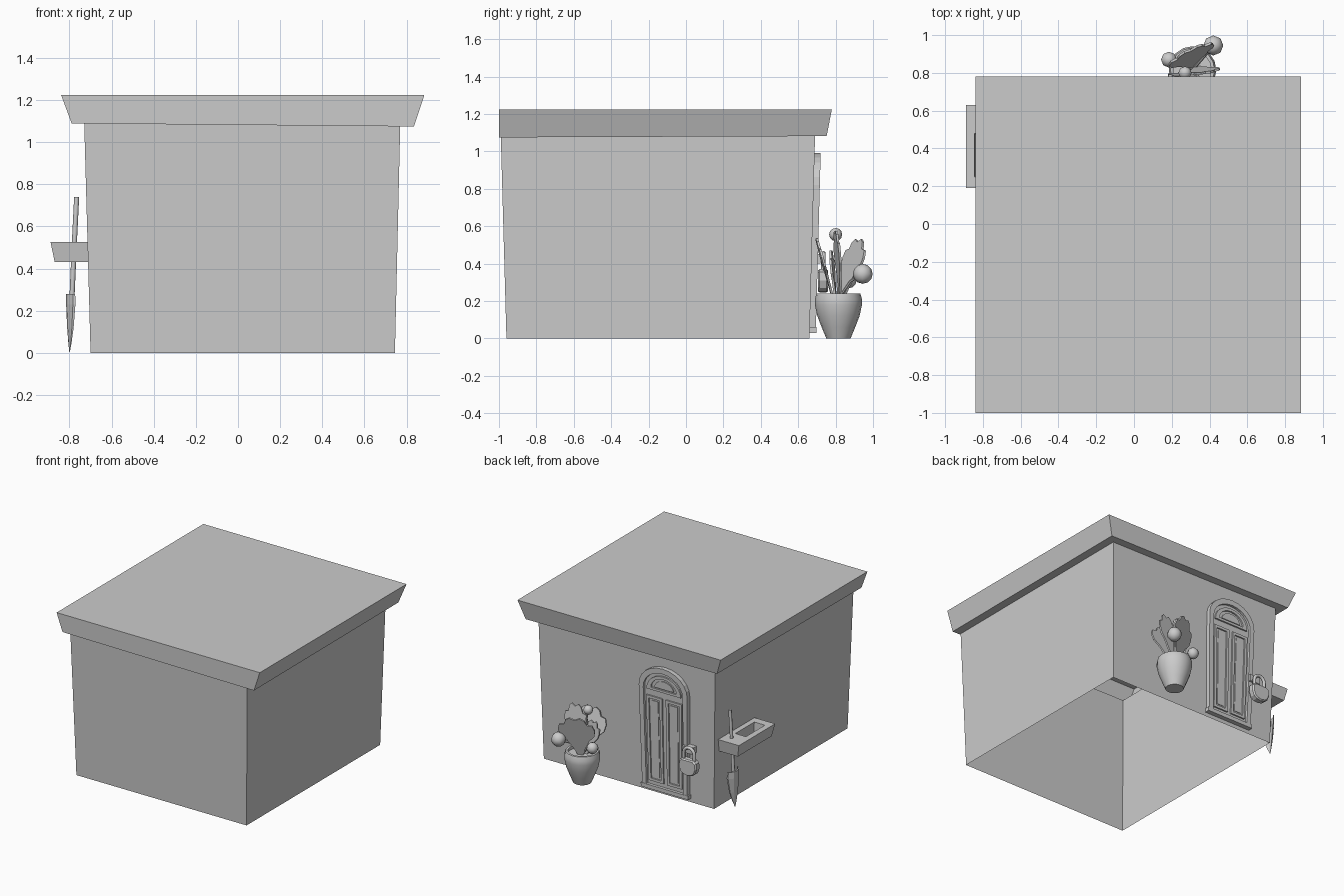
import bpy, bmesh
from math import sin, cos, pi
from mathutils import Vector

if "Cube" in bpy.data.objects:
    bpy.data.objects.remove(bpy.data.objects["Cube"])


def loft(name, rings, cap0=True, cap1=True, closed=False, smooth=False):
    """Skin a sequence of equal-length point rings."""
    bm = bmesh.new()
    vs = [[bm.verts.new(p) for p in r] for r in rings]
    n, m = len(rings[0]), len(rings)
    for i in range(m if closed else m - 1):
        a, b = vs[i], vs[(i + 1) % m]
        for j in range(n):
            k = (j + 1) % n
            bm.faces.new((a[j], a[k], b[k], b[j]))
    if not closed:
        if cap0:
            bm.faces.new(vs[0])
        if cap1:
            bm.faces.new(vs[-1])
    bmesh.ops.recalc_face_normals(bm, faces=bm.faces)
    return finish(name, bm, smooth)


def finish(name, bm, smooth=False):
    me = bpy.data.meshes.new(name)
    bm.to_mesh(me)
    bm.free()
    ob = bpy.data.objects.new(name, me)
    bpy.context.collection.objects.link(ob)
    if smooth:
        bpy.ops.object.select_all(action='DESELECT')
        ob.select_set(True)
        bpy.context.view_layer.objects.active = ob
        bpy.ops.object.shade_smooth_by_angle(angle=0.8)
    return ob


def rect(x0, x1, y0, y1, z):
    h = z if callable(z) else (lambda x, y: z)
    return [(x, y, h(x, y)) for x, y in ((x0, y0), (x1, y0), (x1, y1), (x0, y1))]


def rod(name, pts, r, n=8):
    """Round tube through a few points."""
    pts = [Vector(p) for p in pts]
    rings = []
    for i, p in enumerate(pts):
        t = (pts[min(i + 1, len(pts) - 1)] - pts[max(i - 1, 0)]).normalized()
        a = t.cross(Vector((0, 1, 0.1))).normalized()
        b = t.cross(a)
        rings.append([p + r * (cos(2 * pi * k / n) * a + sin(2 * pi * k / n) * b) for k in range(n)])
    return loft(name, rings, smooth=True)


# House walls (open underneath) and flared flat roof
def eave(x, y):
    return 1.086 - 0.009 * x + 0.004 * y


wall_top = rect(-0.73, 0.77, -0.99, 0.69, eave)
loft("walls", [rect(-0.70, 0.745, -0.96, 0.66, 0), wall_top], False, False)
loft("roof", [wall_top, rect(-0.79, 0.835, -1.0, 0.752, eave),
              rect(-0.84, 0.885, -1.0, 0.78, 1.225)], False, True)


# Door pieces are drawn flat, then laid on the leaning back wall
def on_wall(outline, w):
    return [(-0.305 + u * (1 + 0.1 * v), 0.66 + 0.0275 * v + w, v) for u, v in outline]


def slab(name, outline, w0, w1):
    loft(name, [on_wall(outline, w0), on_wall(outline, w1)])


def border(name, outer, inner, w0, w1):
    loft(name, [on_wall(outer, w0), on_wall(outer, w1), on_wall(inner, w1), on_wall(inner, w0)], closed=True)


def arch(half, v0, spring, rise, n=12):
    return [(half, v0)] + [(half * cos(pi * i / n), spring + rise * sin(pi * i / n))
                           for i in range(n + 1)] + [(-half, v0)]


def box2(u0, u1, v0, v1):
    return [(u0, v0), (u1, v0), (u1, v1), (u0, v1)]


def lunette(half, v0, rise, n=12):
    return [(half * cos(pi * i / n), v0 + rise * sin(pi * i / n)) for i in range(n + 1)]


slab("door_leaf", arch(0.165, 0.04, 0.81, 0.15), 0.0, 0.014)
border("door_frame", arch(0.190, 0.03, 0.82, 0.17), arch(0.155, 0.03, 0.81, 0.14), 0.0, 0.033)
slab("door_threshold", box2(-0.20, 0.20, 0.03, 0.06), 0.0, 0.036)
border("fanlight_rim", lunette(0.135, 0.80, 0.125), lunette(0.10, 0.818, 0.085), 0.01, 0.026)
slab("fanlight_pane", lunette(0.075, 0.825, 0.06), 0.01, 0.022)
for side, s in (("left", 1), ("right", -1)):
    def pane(d):
        return box2(s * (0.015 + d), s * (0.14 - d), 0.09 + d, 0.75 - d)
    border("door_moulding_" + side, pane(0), pane(0.02), 0.01, 0.025)
    slab("door_panel_" + side, pane(0.035), 0.01, 0.019)

# Padlock with hasp
loft("hasp", [rect(-0.56, -0.47, 0.665, 0.72, 0.40), rect(-0.56, -0.47, 0.67, 0.722, 0.45)])
lock = [(-0.072, 0.355), (-0.076, 0.31)] + [(-0.07 * cos(pi * i / 6), 0.295 - 0.05 * sin(pi * i / 6))
                                           for i in range(1, 6)] + [(0.076, 0.31), (0.072, 0.355), (0.05, 0.37), (-0.05, 0.37)]


def lock_ring(y, k):
    return [(-0.54 + k * u, y, 0.31 + k * (v - 0.31)) for u, v in lock]


loft("padlock_body", [lock_ring(0.705, 0.9), lock_ring(0.715, 1), lock_ring(0.75, 1), lock_ring(0.76, 0.88)])
rod("padlock_shackle", [(-0.585, 0.735, 0.36)] + [(-0.54 - 0.045 * cos(pi * i / 8), 0.735, 0.41 + 0.045 * sin(pi * i / 8))
                                                for i in range(9)] + [(-0.495, 0.735, 0.36)], 0.012)

# Tool rack on the left wall, open through the middle
loft("tool_rack", [rect(-0.87, -0.705, 0.205, 0.615, 0.43), rect(-0.89, -0.705, 0.19, 0.63, 0.525),
                   rect(-0.845, -0.755, 0.25, 0.48, 0.525), rect(-0.835, -0.755, 0.255, 0.475, 0.43)], closed=True)

# Trowel hanging through the rack
rod("trowel_handle", [(-0.766, 0.56, 0.74), (-0.778, 0.555, 0.5), (-0.79, 0.55, 0.22)], 0.012)
blade = [(0.28, 0.062), (0.23, 0.064), (0.12, 0.045), (0.05, 0.023), (0.004, 0.004)]


def blade_ring(z, h):
    cs = [(-1, 0.032), (-0.5, 0.006), (0, 0), (0.5, 0.006), (1, 0.032)]
    k = h / 0.064
    front = [(-0.80 + k * (c - 0.016), 0.545 + s * h, z) for s, c in cs]
    back = [(x + 0.012 * k, y, z) for x, y, z in reversed(front)]
    return front + back


loft("trowel_blade", [blade_ring(z, h) for z, h in blade])

# Flower pot
PX, PY = 0.31, 0.815


def circle(r, z, n=16):
    return [(PX + r * cos(2 * pi * i / n), PY + r * sin(2 * pi * i / n), z) for i in range(n)]


profile = [(0.065, 0), (0.09, 0.06), (0.113, 0.12), (0.126, 0.18), (0.126, 0.21),
           (0.117, 0.24), (0.10, 0.24), (0.10, 0.215)]
loft("flower_pot", [circle(r, z) for r, z in profile], smooth=True)

# Lobed leaves
half_leaf = [(0.12, 0), (0.3, 0.2), (0.6, 0.42), (0.93, 0.55), (1.0, 0.7), (0.9, 0.82),
             (0.62, 0.84), (0.5, 0.95), (0.28, 1.0)]
leaf_outline = half_leaf + [(0, 0.95)] + [(-s, t) for s, t in reversed(half_leaf)]


def leaf(name, base, tip, across, half):
    base, tip, across = Vector(base), Vector(tip), Vector(across).normalized()
    up = tip - base
    nrm = across.cross(up).normalized() * 0.006
    pts = [base + up * t + across * (half * s) for s, t in leaf_outline]
    loft(name, [[p + nrm for p in pts], [p - nrm for p in pts]])


leaf("leaf_rear", (0.31, 0.79, 0.2), (0.31, 0.698, 0.535), (1, 0.03, 0), 0.14)
leaf("leaf_small", (0.29, 0.80, 0.2), (0.24, 0.775, 0.47), (1, -0.1, 0), 0.075)
leaf("leaf_tall", (0.33, 0.83, 0.2), (0.38, 0.80, 0.575), (1, 0.15, 0), 0.09)
leaf("leaf_front", (0.31, 0.83, 0.2), (0.30, 0.925, 0.53), (0.9, 0.42, 0), 0.13)

# Flower buds on stems
for i, (x, y, z, r) in enumerate([(0.42, 0.945, 0.345, 0.053), (0.27, 0.80, 0.555, 0.035),
                                  (0.185, 0.87, 0.31, 0.042)]):
    bm = bmesh.new()
    bmesh.ops.create_uvsphere(bm, u_segments=8, v_segments=6, radius=r)
    bmesh.ops.translate(bm, verts=bm.verts, vec=(x, y, z))
    finish("flower_bud_%d" % (i + 1), bm, True)
    rod("flower_stem_%d" % (i + 1), [(PX, PY, 0.21), ((PX + x) / 2, (PY + y) / 2, z * 0.6 + 0.1), (x, y, z)], 0.008, 6)
